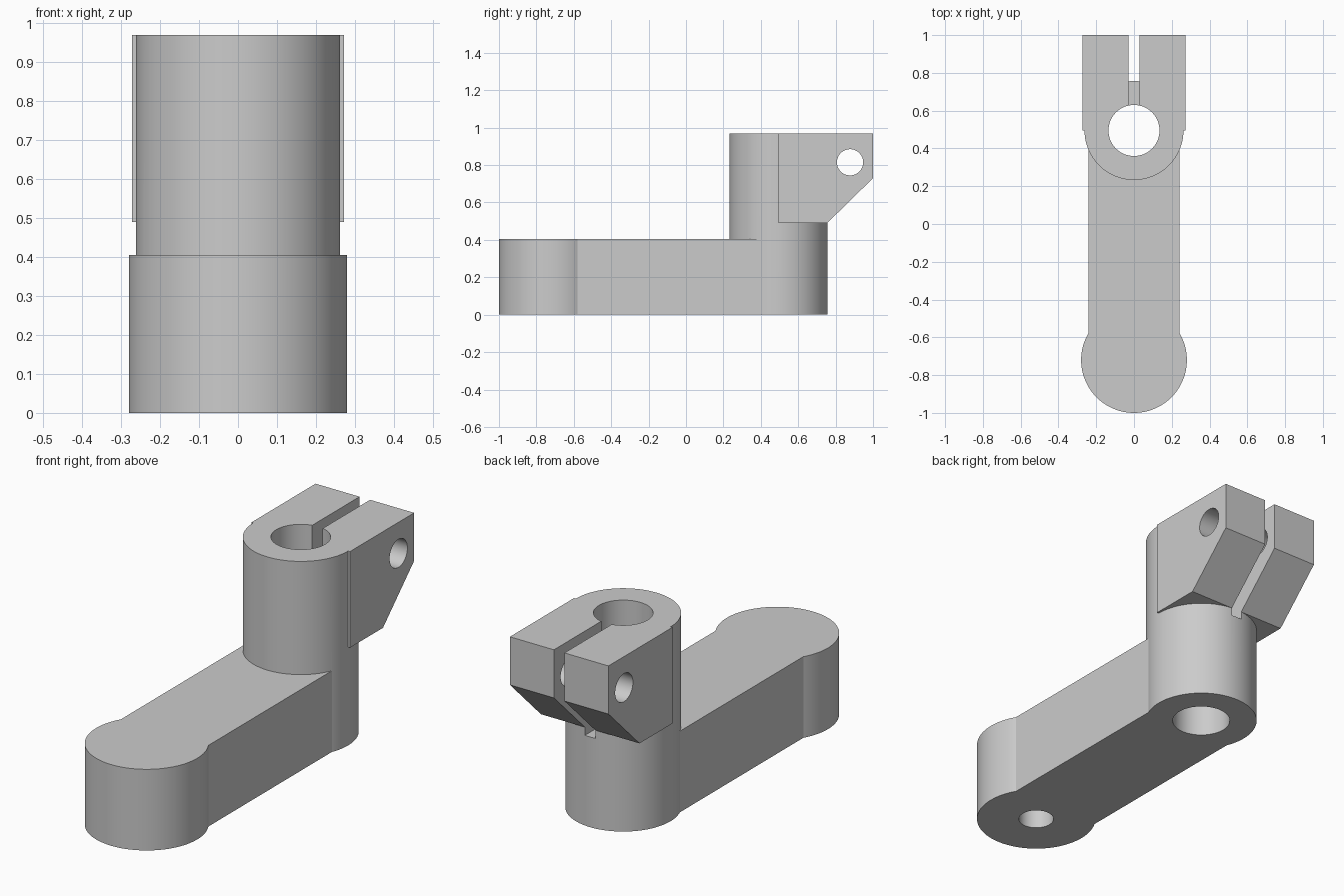
import bpy, bmesh, math
from mathutils import Matrix, Vector

cube = bpy.data.objects.get("Cube")
if cube:
    bpy.data.objects.remove(cube, do_unlink=True)

GREY = (0.6, 0.6, 0.6, 1)
metal = bpy.data.materials.new("plain grey")
metal.use_nodes = True
metal.diffuse_color = GREY
metal.node_tree.nodes["Principled BSDF"].inputs["Base Color"].default_value = GREY


def finish(name, bm):
    bmesh.ops.recalc_face_normals(bm, faces=bm.faces)
    mesh = bpy.data.meshes.new(name)
    bm.to_mesh(mesh)
    bm.free()
    mesh.materials.append(metal)
    obj = bpy.data.objects.new(name, mesh)
    bpy.context.collection.objects.link(obj)
    return obj


def cylinder(name, y, radius, z0, z1):
    bm = bmesh.new()
    bmesh.ops.create_cone(bm, cap_ends=True, segments=96, radius1=radius, radius2=radius,
                          depth=z1 - z0, matrix=Matrix.Translation((0, y, (z0 + z1) / 2)))
    return finish(name, bm)


def side_prism(name, half_width, profile):
    """Extrude a (y, z) outline across x."""
    bm = bmesh.new()
    face = bm.faces.new([bm.verts.new((-half_width, y, z)) for y, z in profile])
    out = bmesh.ops.extrude_face_region(bm, geom=[face])
    moved = [v for v in out["geom"] if isinstance(v, bmesh.types.BMVert)]
    bmesh.ops.translate(bm, verts=moved, vec=Vector((2 * half_width, 0, 0)))
    return finish(name, bm)


def combine(target, tool, operation):
    """Apply a boolean and discard the tool."""
    bpy.context.view_layer.objects.active = target
    mod = target.modifiers.new(operation, 'BOOLEAN')
    mod.operation = operation
    mod.solver = 'EXACT'
    mod.object = tool
    bpy.ops.object.modifier_apply(modifier=mod.name)
    bpy.data.objects.remove(tool, do_unlink=True)


FRONT_Y, REAR_Y = -0.72, 0.495
ARM_TOP, TOP, BLOCK_BOTTOM = 0.405, 0.97, 0.49

# Solid parts: arm, rounded front end, upright socket, clamp ears
lever = side_prism("crank_lever", 0.242, [(FRONT_Y, 0), (REAR_Y, 0),
                                          (REAR_Y, ARM_TOP), (FRONT_Y, ARM_TOP)])
combine(lever, cylinder("front_boss", FRONT_Y, 0.28, 0, ARM_TOP), 'UNION')
combine(lever, cylinder("socket", REAR_Y, 0.262, 0, TOP), 'UNION')
combine(lever, side_prism("clamp_ears", 0.272, [(REAR_Y, BLOCK_BOTTOM), (0.755, BLOCK_BOTTOM),
                                                (1, 0.73), (1, TOP), (REAR_Y, TOP)]), 'UNION')

# Openings: through bore, blind front hole, clamp slot, cross bolt hole
combine(lever, cylinder("bore", REAR_Y, 0.135, -0.1, 1.1), 'DIFFERENCE')
combine(lever, cylinder("front_hole", FRONT_Y, 0.082, -0.1, 0.3), 'DIFFERENCE')
combine(lever, side_prism("slot", 0.029, [(REAR_Y, 0.45), (1.1, 0.45),
                                          (1.1, 1.1), (REAR_Y, 1.1)]), 'DIFFERENCE')
bolt = cylinder("bolt_hole", 0, 0.07, -0.5, 0.5)
bolt.data.transform(Matrix.Translation((0, 0.877, 0.815)) @ Matrix.Rotation(math.pi / 2, 4, 'Y'))
combine(lever, bolt, 'DIFFERENCE')

# Smooth curved walls, crisp edges
bpy.ops.object.select_all(action='DESELECT')
lever.select_set(True)
bpy.context.view_layer.objects.active = lever
bpy.ops.object.shade_smooth_by_angle(angle=math.radians(20))
